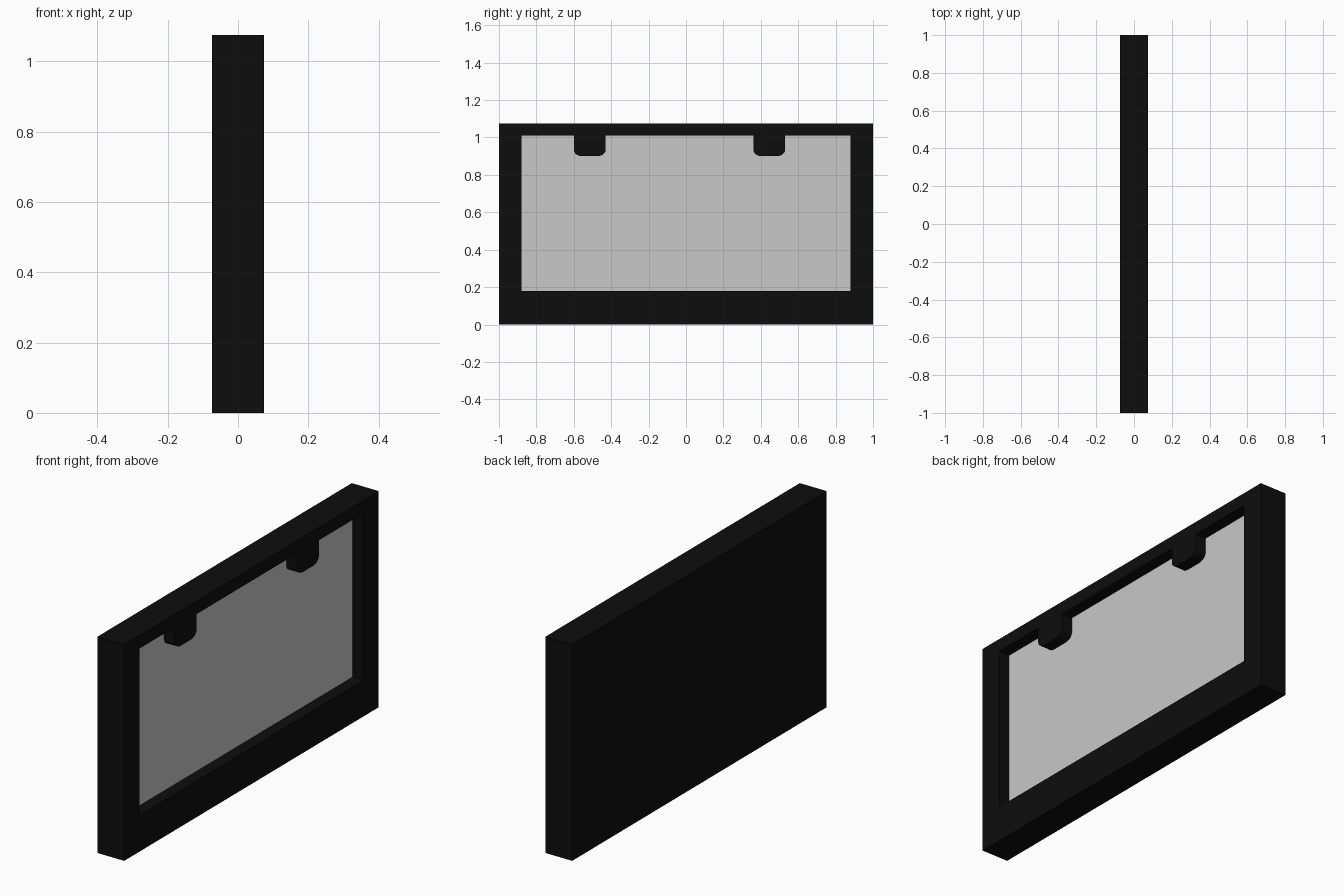
import bpy, bmesh, math

cube = bpy.data.objects.get("Cube")
if cube:
    bpy.data.objects.remove(cube, do_unlink=True)


def material(name, value):
    m = bpy.data.materials.new(name)
    m.use_nodes = True
    colour = (value, value, value, 1)
    m.diffuse_color = colour
    m.node_tree.nodes["Principled BSDF"].inputs["Base Color"].default_value = colour
    return m


def finish(bm, name, *mats):
    bmesh.ops.recalc_face_normals(bm, faces=bm.faces)
    mesh = bpy.data.meshes.new(name)
    bm.to_mesh(mesh)
    bm.free()
    for m in mats:
        mesh.materials.append(m)
    ob = bpy.data.objects.new(name, mesh)
    bpy.context.collection.objects.link(ob)
    return ob


black = material("black", 0.004)
grey = material("light grey", 0.58)

HALF_X, HEIGHT = 0.074, 1.075
FLOOR_X = 0.014                      # recess floor
OPEN_Y, OPEN_LOW, OPEN_TOP = 0.88, 0.18, 1.01

# Case: a slab whose +x face is inset and pushed in to form a framed panel
bm = bmesh.new()
bmesh.ops.create_cube(bm, size=1)
for v in bm.verts:
    v.co = (v.co.x * 2 * HALF_X, v.co.y * 2, (v.co.z + 0.5) * HEIGHT)
bm.normal_update()
panel = max(bm.faces, key=lambda f: f.normal.x)
bmesh.ops.inset_region(bm, faces=[panel], thickness=0.1)
for v in panel.verts:
    v.co.y = math.copysign(OPEN_Y, v.co.y)
    v.co.z = OPEN_TOP if v.co.z > HEIGHT / 2 else OPEN_LOW
panel = bmesh.ops.extrude_discrete_faces(bm, faces=[panel])["faces"][0]
for v in panel.verts:
    v.co.x = FLOOR_X
panel.material_index = 1
finish(bm, "framed_case", black, grey)


# Tabs: round-cornered tongues hanging from the top rail
def tab(name, centre):
    half, low, ry, rz, steps = 0.085, 0.90, 0.045, 0.035, 8
    right = [(half, OPEN_TOP)]
    for i in range(steps + 1):
        a = math.pi / 2 * i / steps
        right.append((half - ry + ry * math.cos(a), low + rz - rz * math.sin(a)))
    outline = right + [(-y, z) for y, z in reversed(right)]
    bm = bmesh.new()
    face = bm.faces.new([bm.verts.new((FLOOR_X, centre + y, z)) for y, z in outline])
    out = bmesh.ops.extrude_face_region(bm, geom=[face])["geom"]
    for v in out:
        if isinstance(v, bmesh.types.BMVert):
            v.co.x = HALF_X
    ob = finish(bm, name, black)
    bpy.ops.object.select_all(action="DESELECT")
    ob.select_set(True)
    bpy.context.view_layer.objects.active = ob
    bpy.ops.object.shade_smooth_by_angle(angle=math.radians(30))


tab("front_tab", -0.515)
tab("back_tab", 0.445)
